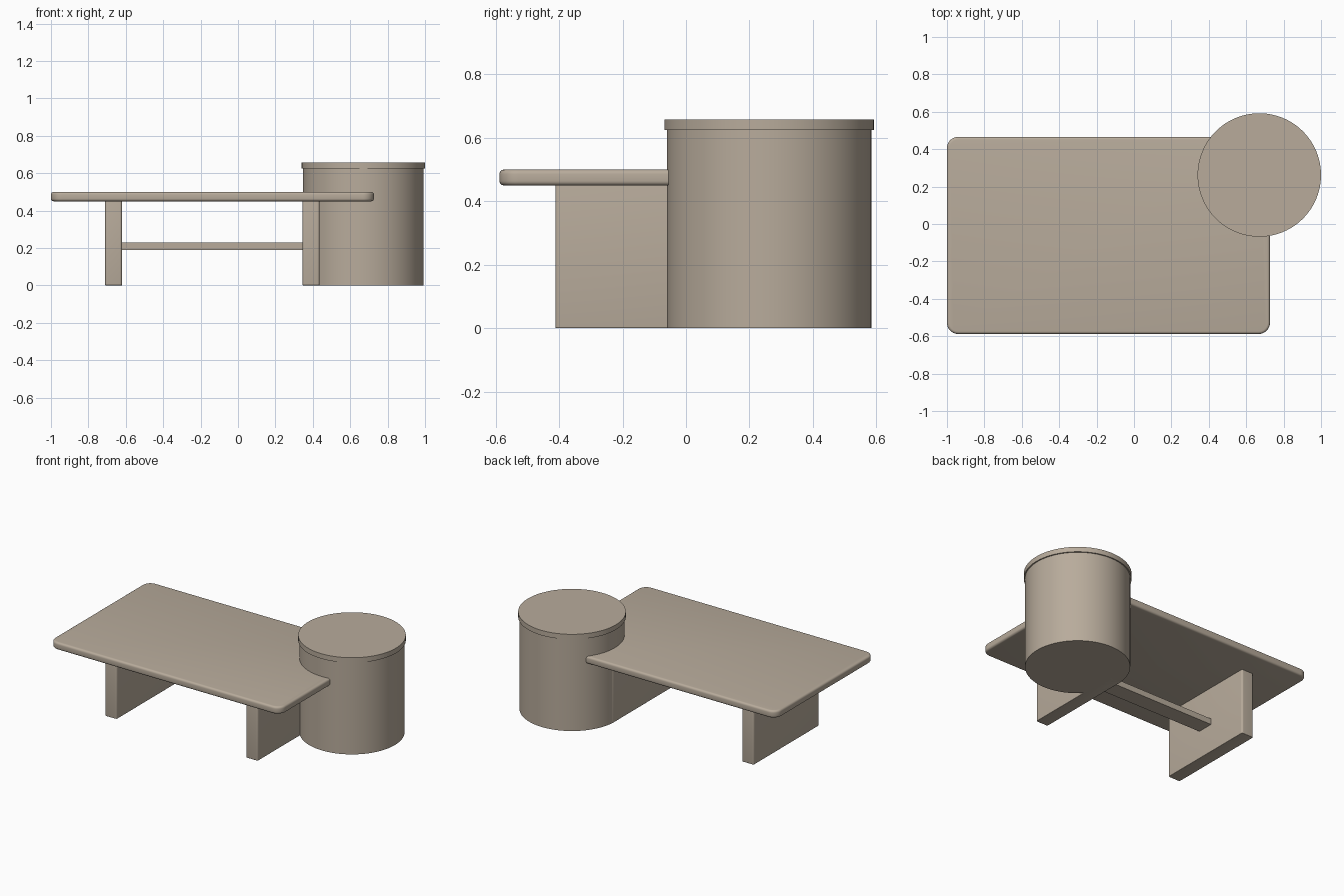
import bpy
import bmesh
import math

cube = bpy.data.objects.get("Cube")
if cube:
    bpy.data.objects.remove(cube, do_unlink=True)

COLOUR = (0.48, 0.41, 0.33, 1)
taupe = bpy.data.materials.new("warm taupe")
taupe.use_nodes = True
taupe.diffuse_color = COLOUR
bsdf = next(n for n in taupe.node_tree.nodes if n.type == 'BSDF_PRINCIPLED')
bsdf.inputs["Base Color"].default_value = COLOUR
bsdf.inputs["Roughness"].default_value = 0.7


def finish(obj, name):
    obj.name = name
    obj.data.materials.append(taupe)
    bpy.ops.object.shade_smooth_by_angle(angle=math.radians(35))
    return obj


def rounded_box(name, low, high, corner=0.0, edge=0.0):
    """Box between two corners; rounds the upright corners, then the rims."""
    bpy.ops.mesh.primitive_cube_add(size=1, location=[(a + b) / 2 for a, b in zip(low, high)])
    obj = bpy.context.object
    bm = bmesh.new()
    bm.from_mesh(obj.data)
    bmesh.ops.scale(bm, vec=[b - a for a, b in zip(low, high)], verts=bm.verts)
    if corner:
        upright = [e for e in bm.edges if abs(e.verts[0].co.z - e.verts[1].co.z) > 0.001]
        bmesh.ops.bevel(bm, geom=upright, offset=corner, segments=8,
                        profile=0.5, affect='EDGES')
    if edge:
        rims = [e for e in bm.edges if abs(e.verts[0].co.z - e.verts[1].co.z) < 0.001]
        bmesh.ops.bevel(bm, geom=rims, offset=edge, segments=4,
                        profile=0.5, affect='EDGES')
    bm.to_mesh(obj.data)
    bm.free()
    return finish(obj, name)


def drum(name, radius, bottom, top):
    bpy.ops.mesh.primitive_cylinder_add(
        vertices=96, radius=radius, depth=top - bottom,
        location=(0.67, 0.262, (bottom + top) / 2))
    return finish(bpy.context.object, name)


# Low tabletop with rounded corners and softened rims
rounded_box("tabletop", (-1, -0.588, 0.45), (0.727, 0.466, 0.5), corner=0.06, edge=0.014)

# Two slab legs, the second running into the drum
for name, x in (("right_leg", -0.71), ("left_leg", 0.346)):
    rounded_box(name, (x, -0.412, 0), (x + 0.09, 0.29, 0.452), corner=0.012, edge=0.004)

# Flat rail between the legs
rounded_box("stretcher", (-0.63, -0.117, 0.19), (0.36, -0.005, 0.23))

# Round side table with an overhanging lid
drum("drum_body", 0.322, 0, 0.63)
drum("drum_lid", 0.33, 0.624, 0.658)
